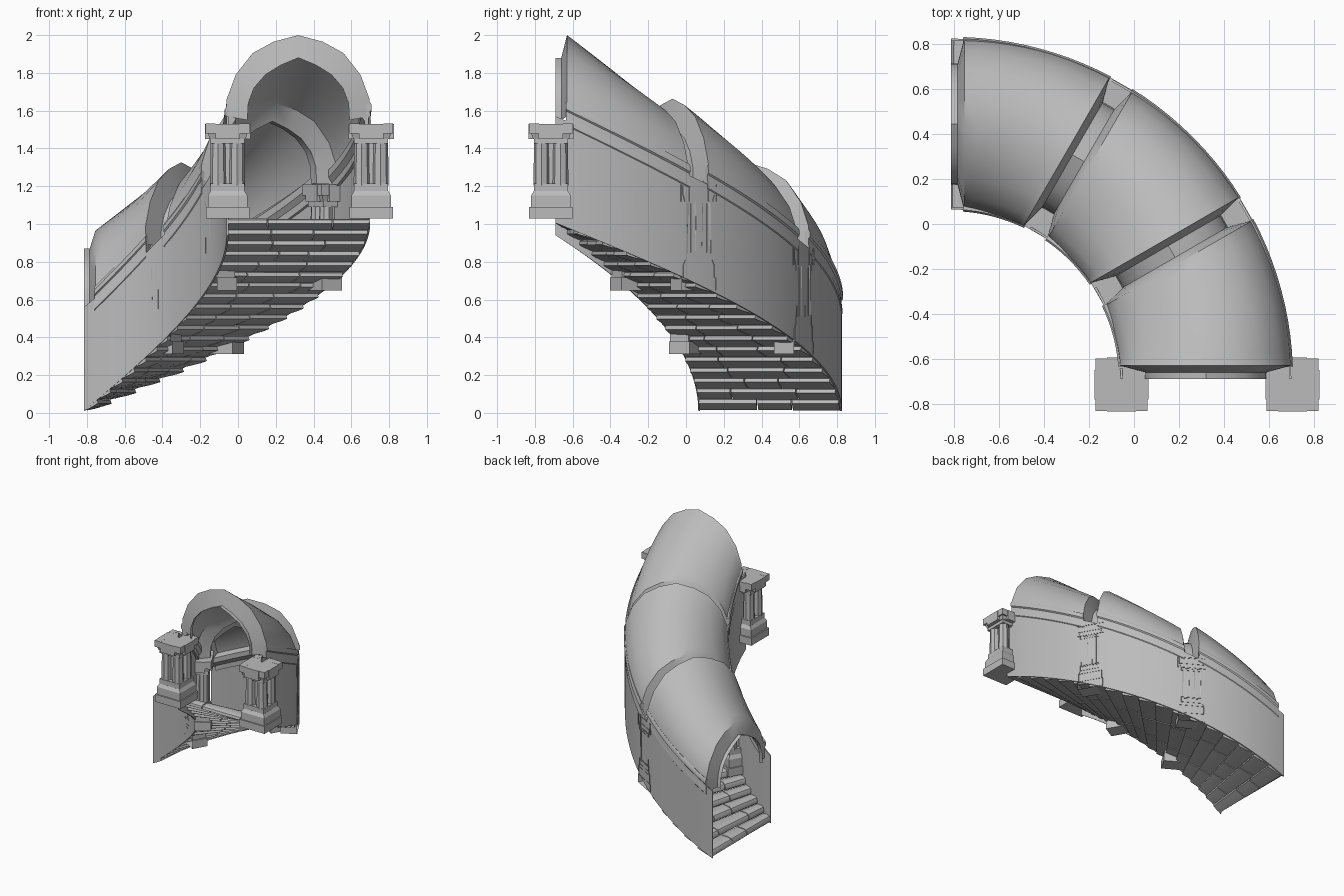
import bpy, bmesh, random
from math import sin, cos, asin, degrees, radians
from mathutils import Matrix, Vector

if "Cube" in bpy.data.objects:
    bpy.data.objects.remove(bpy.data.objects["Cube"])
random.seed(4)

stone = bpy.data.materials.new("grey_stone")
stone.use_nodes = True
stone.diffuse_color = (0.5, 0.5, 0.5, 1)
stone.node_tree.nodes["Principled BSDF"].inputs["Base Color"].default_value = (0.5, 0.5, 0.5, 1)

CX, CY = -0.815, -0.69      # axis of the spiral
R_MID, HALF = 1.135, 0.38   # centre line and half width of the passage


def floor(deg):
    return 1.02 - 1.01 * deg / 90


def polar(r, deg, z):
    a = radians(deg)
    return Vector((CX + r * cos(a), CY + r * sin(a), z))


def finish(name, bm):
    bmesh.ops.recalc_face_normals(bm, faces=bm.faces)
    mesh = bpy.data.meshes.new(name)
    bm.to_mesh(mesh)
    bm.free()
    mesh.materials.append(stone)
    ob = bpy.data.objects.new(name, mesh)
    bpy.context.collection.objects.link(ob)
    bpy.ops.object.select_all(action="DESELECT")
    ob.select_set(True)
    bpy.context.view_layer.objects.active = ob
    bpy.ops.object.shade_smooth_by_angle(angle=radians(35))


def skin(bm, rows, closed=False):
    """Join rows of points with quads; closed rows are also capped."""
    vs = [[bm.verts.new(p) for p in row] for row in rows]
    n = len(rows[0])
    for a, b in zip(vs, vs[1:]):
        for i in range(n if closed else n - 1):
            j = (i + 1) % n
            bm.faces.new((a[i], a[j], b[j], b[i]))
    if closed:
        bm.faces.new(vs[0])
        bm.faces.new(vs[-1])


# Vaulted roof: three bays, each flaring inward to a narrow rib at both ends
def arch(half):
    return [(-x, z) for x, z in half] + [(x, z) for x, z in half[-2::-1]]


def shift(dist, r):
    return degrees(asin(dist / r))


def bay_end(section, deg, dist):
    return [polar(R_MID + x, deg + shift(dist, R_MID + x), floor(deg) + h) for x, h in section]


shell = arch([(.382, .55), (.378, .64), (.33, .77), (.24, .885), (.13, .945), (0, .98)])
rib = arch([(.27, .53), (.265, .62), (.235, .70), (.175, .77), (.095, .82), (0, .86)])
STEPS = 10
for k in range(3):
    a, b = 30 * k, 30 * k + 30
    rows = [bay_end(rib, a, 0), bay_end(rib, a, .03)]
    for s in range(STEPS + 1):
        t = s / STEPS
        row = []
        for x, h in shell:
            off = shift(.06, R_MID + x)
            z = floor(a) * (1 - t) + (floor(b) - .025) * t + h
            row.append(polar(R_MID + x, (a + off) * (1 - t) + (b - off) * t, z))
        rows.append(row)
    rows += [bay_end(rib, b, -.03), bay_end(rib, b, 0)]
    bm = bmesh.new()
    skin(bm, rows)
    finish(f"vault_bay_{k + 1}", bm)

# Side walls, the inner one dipping at the head of the flight,
# with a moulded cornice on each bay
cornice = [(.37, .51), (.384, .53), (.384, .555), (.38, .57), (.38, .60), (.388, .61),
           (.388, .635), (.38, .65), (.33, .62), (.33, .58), (.35, .55), (.35, .51)]
for side, label, skirt in ((-1, "inner", .08), (1, "outer", .015)):
    rows = []
    for i in range(37):
        deg = 2.5 * i
        low = -skirt * (1 - deg / 90) ** 3
        rows.append([polar(R_MID + side * x, deg, floor(deg) + h)
                     for x, h in ((HALF, low), (HALF, .55), (.37, .55), (.37, low))])
    bm = bmesh.new()
    skin(bm, rows, closed=True)
    finish(f"{label}_wall", bm)
    bm = bmesh.new()
    for k in range(3):
        off = shift(.055, R_MID + side * HALF)
        rows = []
        for s in range(STEPS + 1):
            deg = 30 * k + off + (30 - 2 * off) * s / STEPS
            sink = .04 * s / STEPS
            rows.append([polar(R_MID + side * x, deg, floor(deg) + h - sink) for x, h in cornice])
        skin(bm, rows, closed=True)
    finish(f"{label}_cornice", bm)

# Steps: rows of long rounded blocks whose undersides follow the slope
COUNT = 18
SPAN = 90 / COUNT
bm = bmesh.new()
for i in range(COUNT):
    top = 1.03 - .0561 * i
    back = max(SPAN * i - .6, 0)
    nose = min(SPAN * (i + 1) + .6, 90)
    cuts = [.758, .758 + random.uniform(.18, .32), 1.508 - random.uniform(.18, .3), 1.508]
    outline = [(back, -.025), (back + .3, -.006), (back + 1.2, 0), (nose - 1.6, 0),
               (nose - .5, -.008), (nose, -.026), (nose, -.048),
               (nose - .8, -.06), (nose - 2.2, -.052), (back + 1.6, -.038)]
    for r0, r1 in zip(cuts, cuts[1:]):
        lift = random.uniform(-.003, 0)
        rows = [[polar(r, d, top + lift + h) for d, h in outline]
                for r in (r0 + .003, r1 - .003)]
        skin(bm, rows, closed=True)
finish("steps", bm)


# Clustered columns
def block(bm, sx, sy, z0, z1, taper=1.0):
    for v in bmesh.ops.create_cube(bm, size=1)["verts"]:
        k = taper if v.co.z > 0 else 1
        v.co = Vector((v.co.x * sx * k, v.co.y * sy * k, z1 if v.co.z > 0 else z0))


def column(name, loc, turn=0.0, wide=1.0, tall=1.0, cut=0):
    """Full column, or one sliced flat where it meets the wall on side cut."""
    bm = bmesh.new()
    block(bm, .23, .23, 0, .06)
    block(bm, .21, .21, .06, .12)
    block(bm, .21, .21, .12, .145, .86)
    block(bm, .18, .18, .145, .185)
    for x in (-.05, .05):
        for y in (-.05, .05):
            bmesh.ops.create_cone(bm, cap_ends=True, segments=8, radius1=.043, radius2=.039,
                                  depth=.24, matrix=Matrix.Translation((x, y, .295)))
            bmesh.ops.create_cube(bm, size=.052,
                                  matrix=Matrix.Translation((x * 1.8, y * 1.8, .475)))
    block(bm, .11, .11, .18, .41)
    block(bm, .18, .18, .395, .42)
    block(bm, .19, .19, .42, .45, 1.1)
    block(bm, .215, .215, .45, .495)
    # crossing brackets on the capital
    block(bm, .24, .13, .42, .5)
    block(bm, .13, .24, .42, .5)
    if cut:
        bmesh.ops.bisect_plane(bm, geom=bm.verts[:] + bm.edges[:] + bm.faces[:],
                               plane_co=(cut * .022, 0, 0), plane_no=(cut, 0, 0),
                               clear_outer=True)
    bm.transform(Matrix.Translation(loc) @ Matrix.Rotation(radians(turn), 4, "Z")
                 @ Matrix.Diagonal((wide, wide, tall, 1)))
    finish(name, bm)


for x, label in ((-.055, "inner"), (.705, "outer")):
    column(f"entrance_column_{label}", Vector((x, -.715, 1.03)))
for deg in (30, 60):
    for side, label in ((-1, "inner"), (1, "outer")):
        column(f"{label}_column_{deg}", polar(R_MID + side * .362, deg, floor(deg) - .035),
               deg, .9, 1.12, side)
